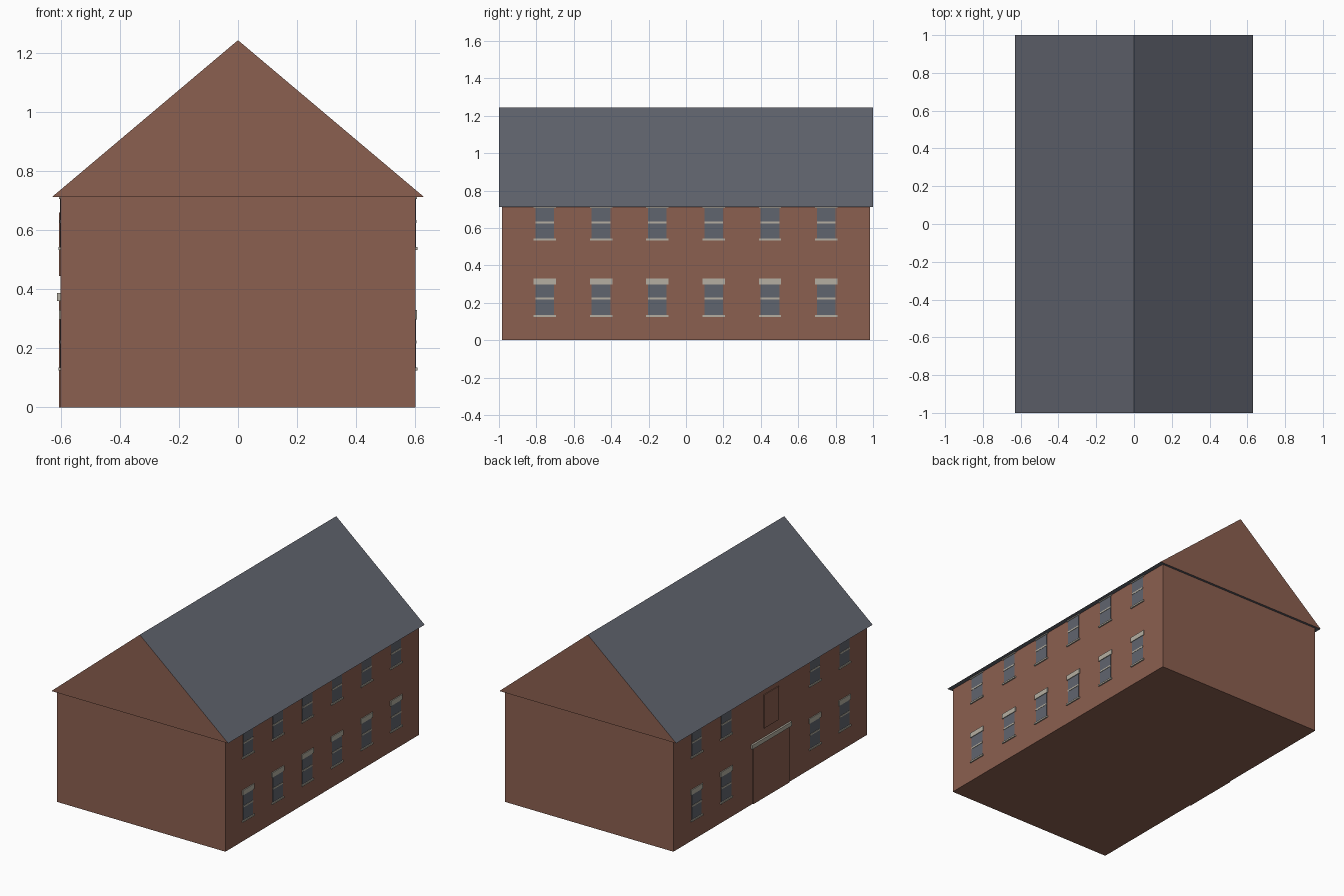
import bpy
import bmesh

cube = bpy.data.objects.get("Cube")
if cube:
    bpy.data.objects.remove(cube, do_unlink=True)


def material(name, rgb):
    m = bpy.data.materials.new(name)
    m.use_nodes = True
    m.diffuse_color = (*rgb, 1)
    m.node_tree.nodes["Principled BSDF"].inputs["Base Color"].default_value = (*rgb, 1)
    return m


brick = material("brick", (0.26, 0.115, 0.08))
slate = material("slate", (0.12, 0.128, 0.157))
glass = material("window_glass", (0.118, 0.13, 0.157))
stone = material("pale_stone", (0.46, 0.43, 0.36))


def finish(name, bm, *mats):
    bmesh.ops.recalc_face_normals(bm, faces=bm.faces)
    mesh = bpy.data.meshes.new(name)
    bm.to_mesh(mesh)
    bm.free()
    for m in mats:
        mesh.materials.append(m)
    obj = bpy.data.objects.new(name, mesh)
    bpy.context.collection.objects.link(obj)
    return obj


def box(name, x, y, z, mat):
    """Box from (low, high) ranges on each axis."""
    bm = bmesh.new()
    bmesh.ops.create_cube(bm, size=1)
    for v in bm.verts:
        v.co = [(a + b) / 2 + c * (b - a) for (a, b), c in zip((x, y, z), v.co)]
    return finish(name, bm, mat)


WALL_X, WALL_Y, EAVE = 0.6, 0.985, 0.712


def wall_plate(name, side, y, width, z, depth, mat):
    """Thin block fixed to a long wall, standing out by depth."""
    xs = sorted((side * (WALL_X - 0.005), side * (WALL_X + depth)))
    box(name, xs, (y - width / 2, y + width / 2), z, mat)


# Brick body
box("walls", (-WALL_X, WALL_X), (-WALL_Y, WALL_Y), (0, EAVE), brick)

# Roof prism: slate slopes and soffit, brick gable ends
bm = bmesh.new()
profile = [(-0.63, EAVE), (0.63, EAVE), (0, 1.243)]
front = bm.faces.new([bm.verts.new((x, -1, z)) for x, z in profile])
ext = bmesh.ops.extrude_face_region(bm, geom=[front], use_keep_orig=True)
for item in ext["geom"]:
    if isinstance(item, bmesh.types.BMVert):
        item.co.y = 1
bm.normal_update()
for f in bm.faces:
    f.material_index = 1 if abs(f.normal.y) > 0.9 else 0
finish("roof", bm, slate, brick)


def window(label, side, y, base):
    wall_plate(label + "_glass", side, y, 0.1, (base + 0.01, base + 0.175), 0.002, glass)
    wall_plate(label + "_sash_bar", side, y, 0.1, (base + 0.092, base + 0.102), 0.004, stone)
    wall_plate(label + "_sill", side, y, 0.12, (base, base + 0.01), 0.008, stone)
    # The upper lintels tuck under the eaves
    top = min(base + 0.205, EAVE)
    wall_plate(label + "_lintel", side, y, 0.12, (base + 0.173, top), 0.006, stone)


# Six bays on the left wall, four on the right around the doorway
for side, side_name in ((1, "left"), (-1, "right")):
    for bay in range(6):
        if side < 0 and bay in (2, 3):
            continue
        y = -0.755 + bay * 0.301
        for floor, base in (("lower", 0.125), ("upper", 0.533)):
            window(f"{side_name}_{floor}_window_{bay + 1}", side, y, base)

# Doorway and blind window on the right wall
wall_plate("door_panel", -1, -0.005, 0.37, (0, 0.36), 0.006, brick)
wall_plate("door_lintel", -1, -0.005, 0.4, (0.36, 0.387), 0.012, stone)
wall_plate("blind_window", -1, -0.008, 0.15, (0.445, 0.66), 0.005, brick)
